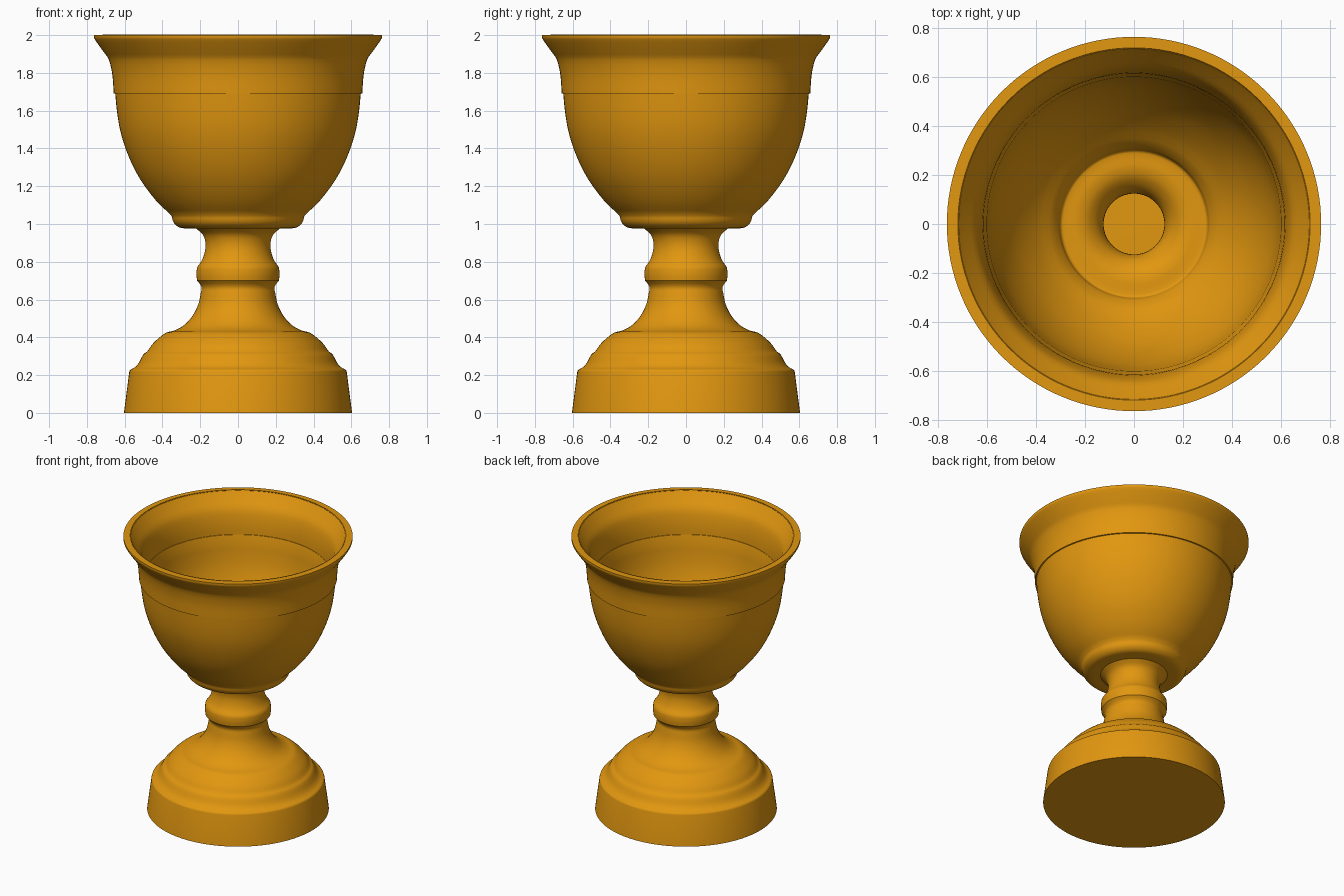
import bpy, bmesh, math
from mathutils import Vector

if "Cube" in bpy.data.objects:
    bpy.data.objects.remove(bpy.data.objects["Cube"])

SEGMENTS = 128

# Outer profile as (radius, height) runs; each run is smooth, runs meet at creases
runs = [
    [(0, 0), (0.604, 0)],                                               # underside
    [(0.604, 0), (0.576, 0.215)],                                       # foot band
    [(0.576, 0.215), (0.57, 0.228), (0.545, 0.242), (0.525, 0.265),
     (0.502, 0.308), (0.48, 0.326), (0.455, 0.362), (0.42, 0.396),
     (0.38, 0.425), (0.335, 0.437), (0.285, 0.465), (0.24, 0.515),
     (0.21, 0.575), (0.197, 0.635), (0.193, 0.66), (0.2, 0.68),
     (0.217, 0.7)],                                                     # foot dome and lower stem
    [(0.217, 0.7), (0.22, 0.735), (0.217, 0.77)],                       # stem ring
    [(0.217, 0.77), (0.19, 0.81), (0.174, 0.86), (0.173, 0.905),
     (0.187, 0.945), (0.222, 0.976)],                                   # neck
    [(0.222, 0.976), (0.285, 0.977), (0.318, 0.986), (0.342, 1.01),
     (0.352, 1.045)],                                                   # collar under the bowl
    [(0.352, 1.045), (0.435, 1.125), (0.52, 1.24), (0.58, 1.36),
     (0.62, 1.48), (0.64, 1.59), (0.65, 1.69)],                         # bowl
    [(0.65, 1.69), (0.658, 1.692)],                                     # step
    [(0.658, 1.692), (0.664, 1.78), (0.676, 1.845), (0.688, 1.88)],     # upper band
    [(0.688, 1.88), (0.725, 1.93), (0.752, 1.968), (0.762, 1.985)],     # flared lip
    [(0.762, 1.985), (0.762, 2.0)],
]


def smooth_run(pts, steps=3):
    """Catmull-Rom interpolation through one run."""
    p = [Vector(q) for q in pts]
    if len(p) == 2:
        return p
    p = [2 * p[0] - p[1]] + p + [2 * p[-1] - p[-2]]
    out = []
    for a, b, c, d in zip(p, p[1:], p[2:], p[3:]):
        for i in range(steps):
            t = i / steps
            out.append(0.5 * (2 * b + (c - a) * t + (2 * a - 5 * b + 4 * c - d) * t**2
                              + (3 * b - a - 3 * c + d) * t**3))
    return out + [p[-2]]


profile = []
for run in runs:
    profile += smooth_run(run)

# Lathe the profile around z
bm = bmesh.new()
verts = [bm.verts.new((q.x, 0, q.y)) for q in profile]
edges = [bm.edges.new(pair) for pair in zip(verts, verts[1:])]
bmesh.ops.spin(bm, geom=verts + edges, cent=(0, 0, 0), axis=(0, 0, 1),
               angle=math.tau, steps=SEGMENTS, use_duplicate=False)
bmesh.ops.remove_doubles(bm, verts=bm.verts, dist=0.0005)
bmesh.ops.recalc_face_normals(bm, faces=bm.faces)
# make sure the underside faces down
if min(bm.faces, key=lambda f: f.calc_center_median().z).normal.z > 0:
    bmesh.ops.reverse_faces(bm, faces=bm.faces)
mesh = bpy.data.meshes.new("goblet")
bm.to_mesh(mesh)
bm.free()
goblet = bpy.data.objects.new("goblet", mesh)
bpy.context.collection.objects.link(goblet)

# Gold material
gold = bpy.data.materials.new("gold")
gold.diffuse_color = (0.76, 0.31, 0.005, 1)
gold.use_nodes = True
gold.node_tree.nodes["Principled BSDF"].inputs["Base Color"].default_value = gold.diffuse_color
mesh.materials.append(gold)

# Wall thickness, hollow through bowl and stem
bpy.context.view_layer.objects.active = goblet
goblet.select_set(True)
wall = goblet.modifiers.new("wall", 'SOLIDIFY')
wall.thickness = 0.048
wall.offset = -1
bpy.ops.object.modifier_apply(modifier=wall.name)
bpy.ops.object.shade_smooth_by_angle(angle=math.radians(35))
